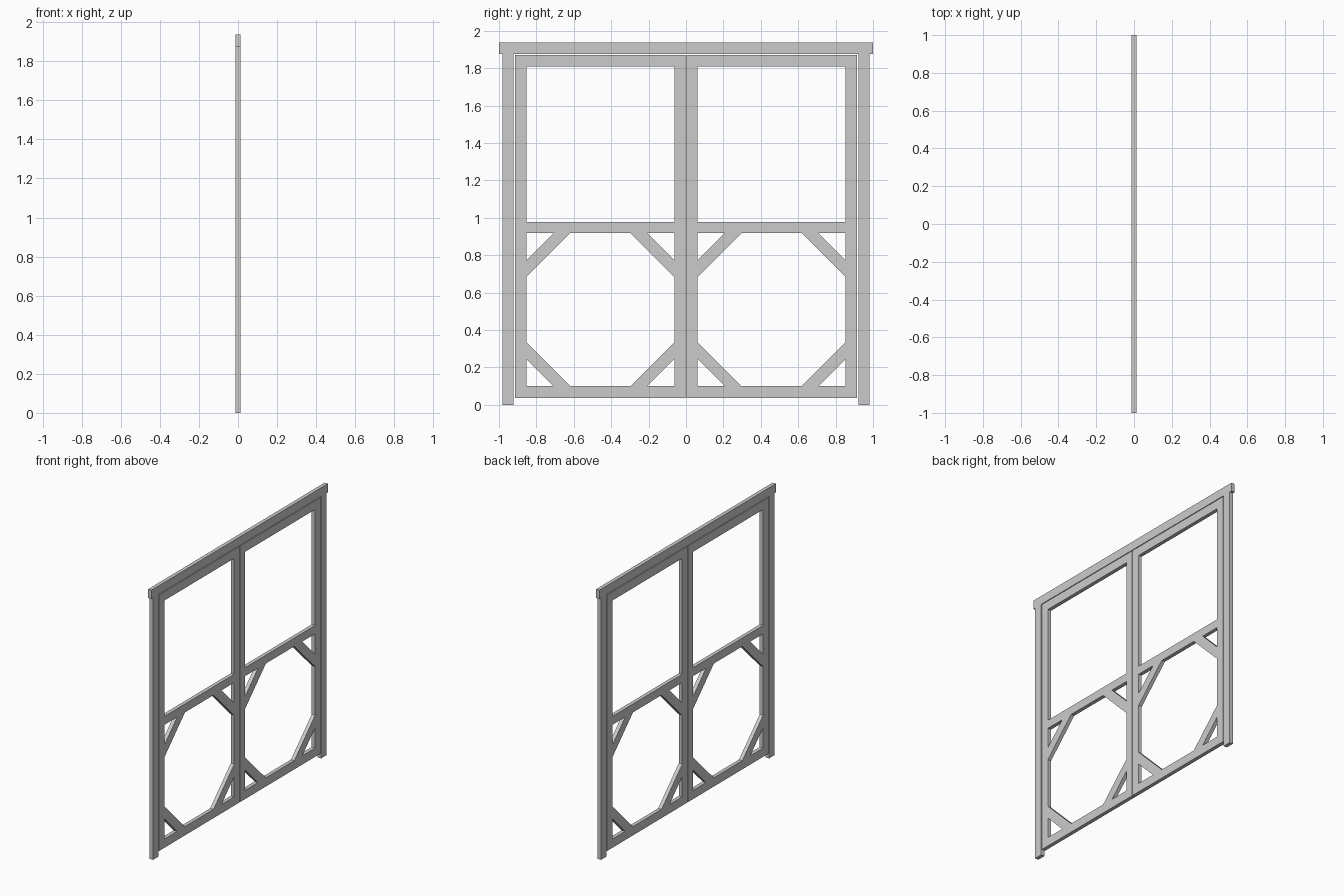
import bpy

if "Cube" in bpy.data.objects:
    bpy.data.objects.remove(bpy.data.objects["Cube"])

T = 0.0135  # half thickness of every timber


def plank(name, profile):
    """Extrude a (y, z) outline through the timber thickness."""
    n = len(profile)
    area = sum(profile[i][0] * profile[(i + 1) % n][1] - profile[(i + 1) % n][0] * profile[i][1]
               for i in range(n))
    if area < 0:
        profile = profile[::-1]
    verts = [(x, y, z) for x in (-T, T) for y, z in profile]
    faces = [list(range(n))[::-1], list(range(n, 2 * n))]
    faces += [[i, (i + 1) % n, n + (i + 1) % n, n + i] for i in range(n)]
    mesh = bpy.data.meshes.new(name)
    mesh.from_pydata(verts, [], faces)
    mesh.update()
    obj = bpy.data.objects.new(name, mesh)
    bpy.context.collection.objects.link(obj)
    return obj


def board(name, y0, y1, z0, z1):
    return plank(name, [(y0, z0), (y1, z0), (y1, z1), (y0, z1)])


# Door frame: header and two posts
board("header", -1.0, 1.0, 1.876, 1.938)

# Door dimensions, measured outward from the centre line
IN0, IN1 = 0.002, 0.062      # inner stile
OUT0, OUT1 = 0.853, 0.914    # outer stile
BOT, TOP = 0.037, 1.871
RAILS = {"bottom_rail": (BOT, 0.10), "middle_rail": (0.918, 0.978), "top_rail": (1.808, TOP)}
LONG, SHORT = 0.234, 0.145   # brace leg lengths along the opening edges

for side, s in (("left", -1), ("right", 1)):
    board(f"{side}_post", s * 0.921, s * 0.982, 0.0, 1.876)

    # Stiles and rails
    board(f"{side}_inner_stile", s * IN0, s * IN1, BOT, TOP)
    board(f"{side}_outer_stile", s * OUT0, s * OUT1, BOT, TOP)
    for rail, (z0, z1) in RAILS.items():
        board(f"{side}_{rail}", s * IN1, s * OUT0, z0, z1)

    # Diagonal corner braces in the lower opening
    for yn, y, dy in (("inner", IN1, 1), ("outer", OUT0, -1)):
        for zn, z, dz in (("lower", 0.10, 1), ("upper", 0.918, -1)):
            plank(f"{side}_{zn}_{yn}_brace", [
                (s * (y + dy * SHORT), z), (s * (y + dy * LONG), z),
                (s * y, z + dz * LONG), (s * y, z + dz * SHORT)])
